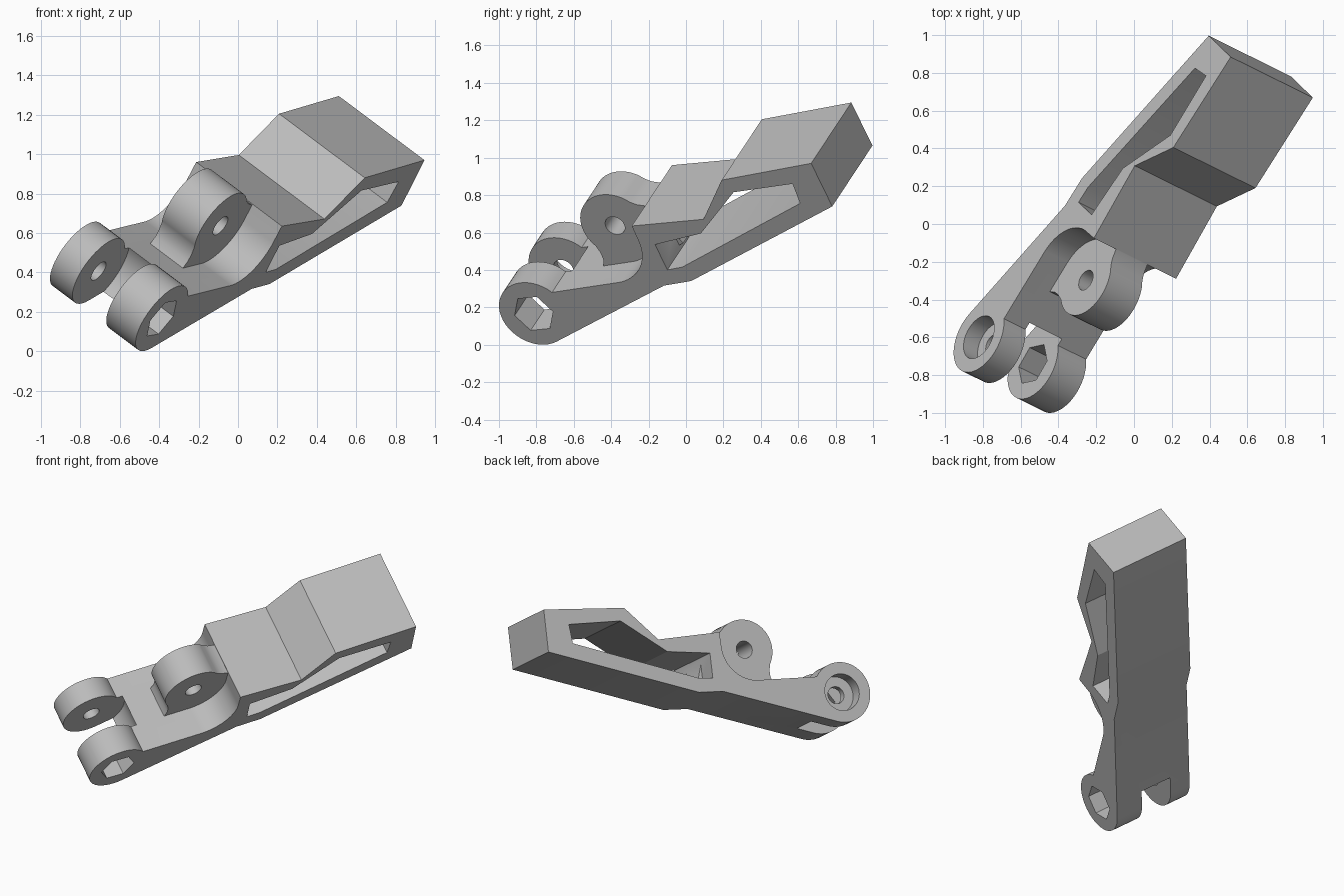
import bpy
import bmesh
from math import cos, sin, radians
from mathutils import Matrix, Vector

if "Cube" in bpy.data.objects:
    bpy.data.objects.remove(bpy.data.objects["Cube"])

# Tilted frame: length axis, height axis and width axis of the link
WIDE = Vector((0.745, -0.368, -0.557)).normalized()
LONG = Vector((0.617, 0.698, 0.364))
LONG = (LONG - WIDE * LONG.dot(WIDE)).normalized()
HIGH = WIDE.cross(LONG)
FRAME = Matrix((LONG, HIGH, WIDE)).transposed().to_4x4()

LEFT, RIGHT = -0.665, -0.081           # outer side faces
GAP_LEFT, GAP_RIGHT = -0.512, -0.281   # inner faces of the fork
FORK = (-0.746, 0.526)                 # fork hinge centre
PIVOT = (-0.088, 0.686)                # lug hinge centre
KNUCKLE, CLEAR, PIN = 0.2, 0.235, 0.057

grey = bpy.data.materials.new("plain_grey")
grey.use_nodes = True
grey.diffuse_color = (0.5, 0.5, 0.5, 1)
grey.node_tree.nodes["Principled BSDF"].inputs["Base Color"].default_value = (0.5, 0.5, 0.5, 1)


def arc(centre, radius, start, end, steps=32):
    angles = [radians(start + (end - start) * i / steps) for i in range(steps + 1)]
    return [(centre[0] + radius * cos(a), centre[1] + radius * sin(a)) for a in angles]


def circle(centre, radius, sides=64, turn=0):
    return arc(centre, radius, turn, turn + 360, sides)[:-1]


def prism(name, outline, near, far):
    """Extrude a side outline across the width of the link."""
    bm = bmesh.new()
    base = bm.faces.new([bm.verts.new((u, v, near)) for u, v in outline])
    top = bmesh.ops.extrude_face_region(bm, geom=[base])["geom"]
    verts = [g for g in top if isinstance(g, bmesh.types.BMVert)]
    bmesh.ops.translate(bm, verts=verts, vec=(0, 0, far - near))
    bmesh.ops.recalc_face_normals(bm, faces=bm.faces)
    mesh = bpy.data.meshes.new(name)
    bm.to_mesh(mesh)
    bm.free()
    mesh.materials.append(grey)
    obj = bpy.data.objects.new(name, mesh)
    obj.matrix_world = FRAME
    bpy.context.collection.objects.link(obj)
    return obj


def combine(target, tool, operation):
    mod = target.modifiers.new(operation.lower(), "BOOLEAN")
    mod.operation, mod.solver, mod.object = operation, "EXACT", tool
    bpy.context.view_layer.objects.active = target
    bpy.ops.object.modifier_apply(modifier=mod.name)
    bpy.data.objects.remove(tool)


# Body: slanted end block, stepped top, clearance hollow and round fork end
body = prism("hinge_link", [
    (1.327, 0.283), (1.404, 0.554), (0.85, 0.704), (0.58, 0.555), (0.166, 0.709),
    *arc(PIVOT, CLEAR, -18, -105),
    *arc(FORK, KNUCKLE, 17, 270),
    (0.076, 0.326), (0.242, 0.278)], LEFT, RIGHT)

# Side window through the block
window = prism("window_cutter", [
    (0.209, 0.555), (0.504, 0.491), (0.861, 0.612), (1.214, 0.5),
    (1.168, 0.382), (0.255, 0.371), (0.163, 0.396)], LEFT - 0.1, RIGHT + 0.1)
combine(body, window, "DIFFERENCE")

# Gap between the fork prongs
combine(body, prism("gap_cutter", circle(FORK, CLEAR), GAP_LEFT, GAP_RIGHT), "DIFFERENCE")

# Central lug with flared foot and a web back to the block
lug = prism("lug", [
    *arc(PIVOT, KNUCKLE, 35, 195),
    (-0.285, 0.59), (-0.298, 0.55), (-0.327, 0.513), (-0.327, 0.42),
    (0.2, 0.42), (0.19, 0.69), (0.155, 0.71), (0.12, 0.735), (0.095, 0.765)],
    GAP_LEFT + 0.008, GAP_RIGHT)
combine(body, lug, "UNION")

# Pin holes, hexagonal socket and round counterbore
for name, outline, near, far in [
        ("lug_hole", circle(PIVOT, PIN, 40), GAP_LEFT - 0.05, GAP_RIGHT + 0.05),
        ("hex_socket", circle(FORK, 0.118, 6, -20), GAP_RIGHT - 0.05, RIGHT + 0.05),
        ("prong_hole", circle(FORK, PIN, 40), LEFT - 0.05, GAP_LEFT + 0.05),
        ("counterbore", circle(FORK, 0.122), LEFT - 0.05, LEFT + 0.1)]:
    combine(body, prism(name, outline, near, far), "DIFFERENCE")

# Smooth the round surfaces, keep the flat ones crisp
bpy.ops.object.select_all(action="DESELECT")
body.select_set(True)
bpy.context.view_layer.objects.active = body
bpy.ops.object.shade_smooth_by_angle(angle=radians(25))
